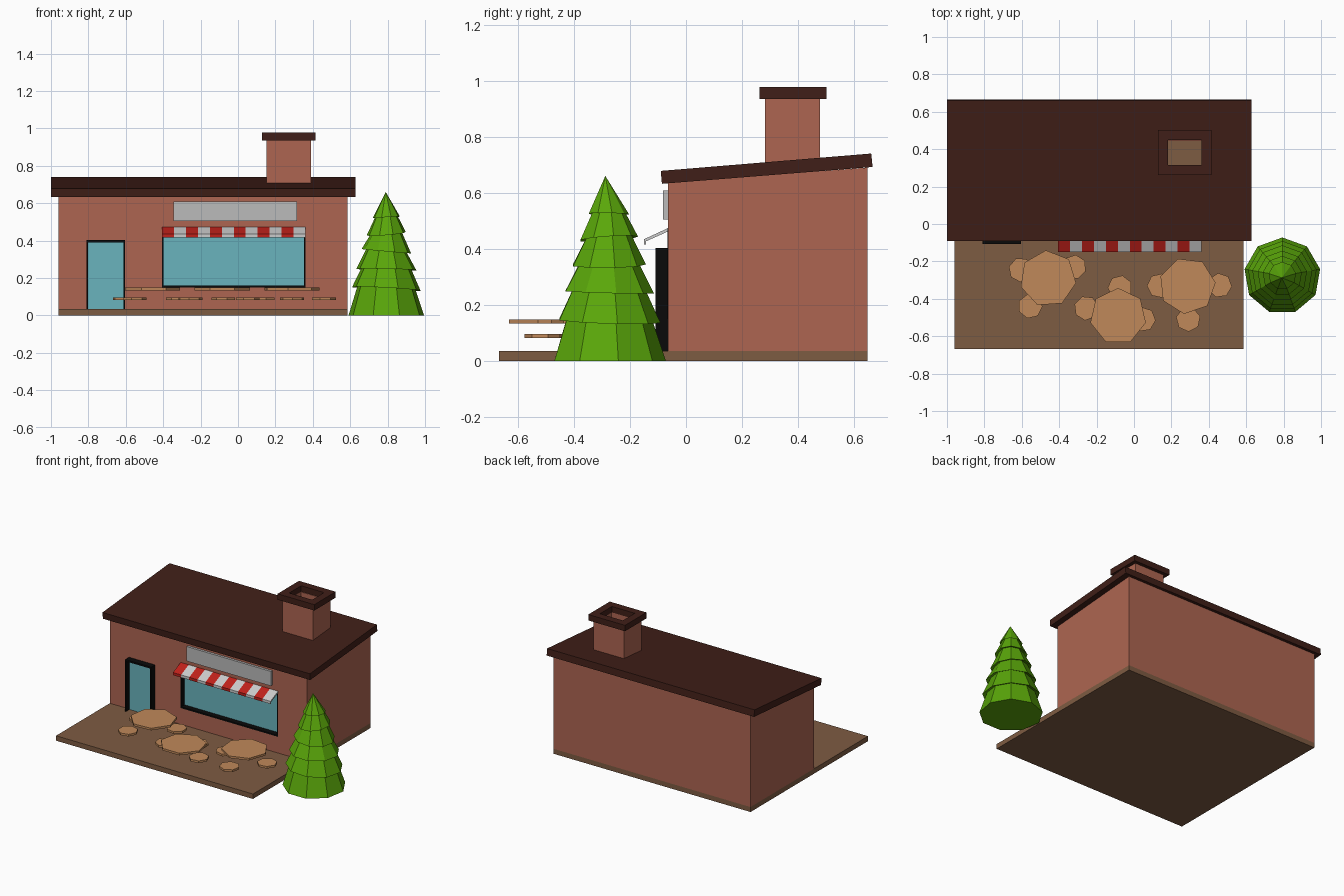
import bpy, math, random
from mathutils import Vector

if "Cube" in bpy.data.objects:
    bpy.data.objects.remove(bpy.data.objects["Cube"])

random.seed(4)


def material(name, r, g, b):
    m = bpy.data.materials.new(name)
    m.diffuse_color = [(c / 255) ** 2.2 for c in (r, g, b)] + [1]
    m.use_nodes = True
    m.node_tree.nodes["Principled BSDF"].inputs["Base Color"].default_value = m.diffuse_color
    return m


BRICK = material("brick", 172, 101, 82)
ROOF = material("roof_brown", 66, 36, 30)
GROUND = material("ground_brown", 125, 92, 68)
BLACK = material("black", 18, 18, 18)
GLASS = material("glass", 105, 178, 188)
WOOD = material("wood", 190, 135, 90)
RED = material("red", 190, 38, 32)
WHITE = material("white", 215, 215, 215)
GREEN = material("green", 90, 165, 18)
SIGN = material("sign_grey", 185, 185, 185)


def mesh(name, verts, faces, mat):
    me = bpy.data.meshes.new(name)
    me.from_pydata(verts, [], faces)
    ob = bpy.data.objects.new(name, me)
    bpy.context.collection.objects.link(ob)
    me.materials.append(mat)
    return ob


def prism(name, profile, x0, x1, mat):
    """Extrude a closed (y, z) profile along x."""
    n = len(profile)
    verts = [(x, y, z) for x in (x0, x1) for y, z in profile]
    faces = [(i, i + n, (i + 1) % n + n, (i + 1) % n) for i in range(n)]
    faces += [tuple(range(n)), tuple(reversed(range(n, 2 * n)))]
    return mesh(name, verts, faces, mat)


def box(name, x0, x1, y0, y1, z0, z1, mat):
    return prism(name, [(y0, z0), (y0, z1), (y1, z1), (y1, z0)], x0, x1, mat)


def tube(name, x0, x1, y0, y1, wall_x, wall_y, z0, z1, mat):
    """Square tube, open at both ends."""
    verts = []
    for z in (z0, z1):
        for a, b in ((0, 0), (wall_x, wall_y)):
            verts += [(x0 + a, y0 + b, z), (x1 - a, y0 + b, z),
                      (x1 - a, y1 - b, z), (x0 + a, y1 - b, z)]
    faces = []
    for i in range(4):
        j = (i + 1) % 4
        faces += [(i, j, j + 8, i + 8), (i + 4, i + 12, j + 12, j + 4),
                  (i + 8, j + 8, j + 12, i + 12), (i, i + 4, j + 4, j)]
    return mesh(name, verts, faces, mat)


def disc(name, x, y, z, r, depth, turn, mat):
    bpy.ops.mesh.primitive_cylinder_add(vertices=7, radius=r, depth=depth, location=(x, y, z),
                                        rotation=(0, 0, math.radians(turn - 90)))
    ob = bpy.context.object
    ob.name = name
    ob.data.materials.append(mat)


# Ground slab, walls and sloping roof
box("patio", -.96, .585, -.668, .648, 0, .035, GROUND)
walls = prism("walls", [(-.065, .035), (-.065, .635), (.648, .69), (.648, .035)], -.96, .585, BRICK)
prism("roof", [(-.086, .632), (-.09, .678), (.661, .74), (.666, .692)], -1, .627, ROOF)

# Window recess cut into the front wall
cutter = box("window_cutter", -.405, .36, -.2, -.02, .15, .472, BRICK)
cut = walls.modifiers.new("recess", 'BOOLEAN')
cut.object, cut.solver = cutter, 'EXACT'
bpy.context.view_layer.objects.active = walls
bpy.ops.object.modifier_apply(modifier=cut.name)
bpy.data.objects.remove(cutter)

# Window lining and glass
box("window_glass", -.405, .36, -.028, -.018, .15, .472, GLASS)
box("window_sill", -.405, .36, -.066, -.02, .15, .16, BLACK)
box("window_head", -.405, .36, -.066, -.02, .462, .472, BLACK)
for side, x in (("left", -.405), ("right", .354)):
    box("window_jamb_" + side, x, x + .006, -.066, -.02, .15, .472, BLACK)

# Door with projecting frame
box("door_glass", -.803, -.612, -.07, -.06, .035, .392, GLASS)
box("door_head", -.81, -.605, -.108, -.064, .39, .402, BLACK)
for side, x in (("left", -.81), ("right", -.613)):
    box("door_jamb_" + side, x, x + .008, -.108, -.064, .035, .39, BLACK)

# Sign board
box("sign_board", -.345, .315, -.082, -.064, .505, .608, SIGN)

# Striped awning
awning = [(-.064, .474), (-.15, .434), (-.15, .415), (-.142, .415), (-.142, .427), (-.064, .462)]
w = .765 / 12
for i in range(12):
    prism(f"awning_stripe_{i + 1}", awning, -.405 + i * w, -.405 + (i + 1) * w, WHITE if i % 2 else RED)

# Chimney
tube("chimney", .153, .39, .282, .478, .028, .033, .69, .935, BRICK)
tube("chimney_cap", .127, .415, .262, .502, .054, .053, .935, .977, ROOF)
box("chimney_floor", .17, .37, .3, .46, .74, .75, GROUND)

# Tables and their stools
sets = [((-.46, -.292, 94), [(-.605, -.245), (-.32, -.23), (-.555, -.44)]),
        ((-.085, -.494, 90), [(-.255, -.45), (-.075, -.34), (.05, -.51)]),
        ((.285, -.33, 109), [(.135, -.33), (.458, -.328), (.29, -.51)])]
for t, ((x, y, turn), stools) in enumerate(sets, 1):
    disc(f"table_{t}", x, y, .141, .152, .015, turn, WOOD)
    for s, (sx, sy) in enumerate(stools, 1):
        disc(f"stool_{t}_{s}", sx, sy, .089, .066, .015, turn + 20 * s, WOOD)

# Tiered tree: (radius, height) rings with each upper tier slightly tilted
rings = [(.205, 0), (.155, .155), (.186, .142), (.13, .262), (.163, .245), (.105, .355),
         (.134, .343), (.08, .448), (.106, .436), (.055, .54), (.074, .524)]
N, verts, faces = 9, [], []
tilt = Vector((0, 0))
for k, (r, z) in enumerate(rings):
    if k % 2:
        tilt = Vector((random.uniform(-.1, .1), random.uniform(-.05, .1)))
    for i in range(N):
        a = math.tau * i / N + math.pi / 2
        dx, dy = r * math.cos(a), r * math.sin(a)
        verts.append((.793 + dx, -.277 + dy, z + (tilt.x * dx + tilt.y * dy if k else 0)))
for k in range(len(rings) - 1):
    for i in range(N):
        j = (i + 1) % N
        faces.append((k * N + i, k * N + j, k * N + N + j, k * N + N + i))
top = (len(rings) - 1) * N
verts.append((.79, -.288, .66))
faces += [(top + i, top + (i + 1) % N, top + N) for i in range(N)]
faces.append(tuple(reversed(range(N))))
mesh("tree", verts, faces, GREEN)
